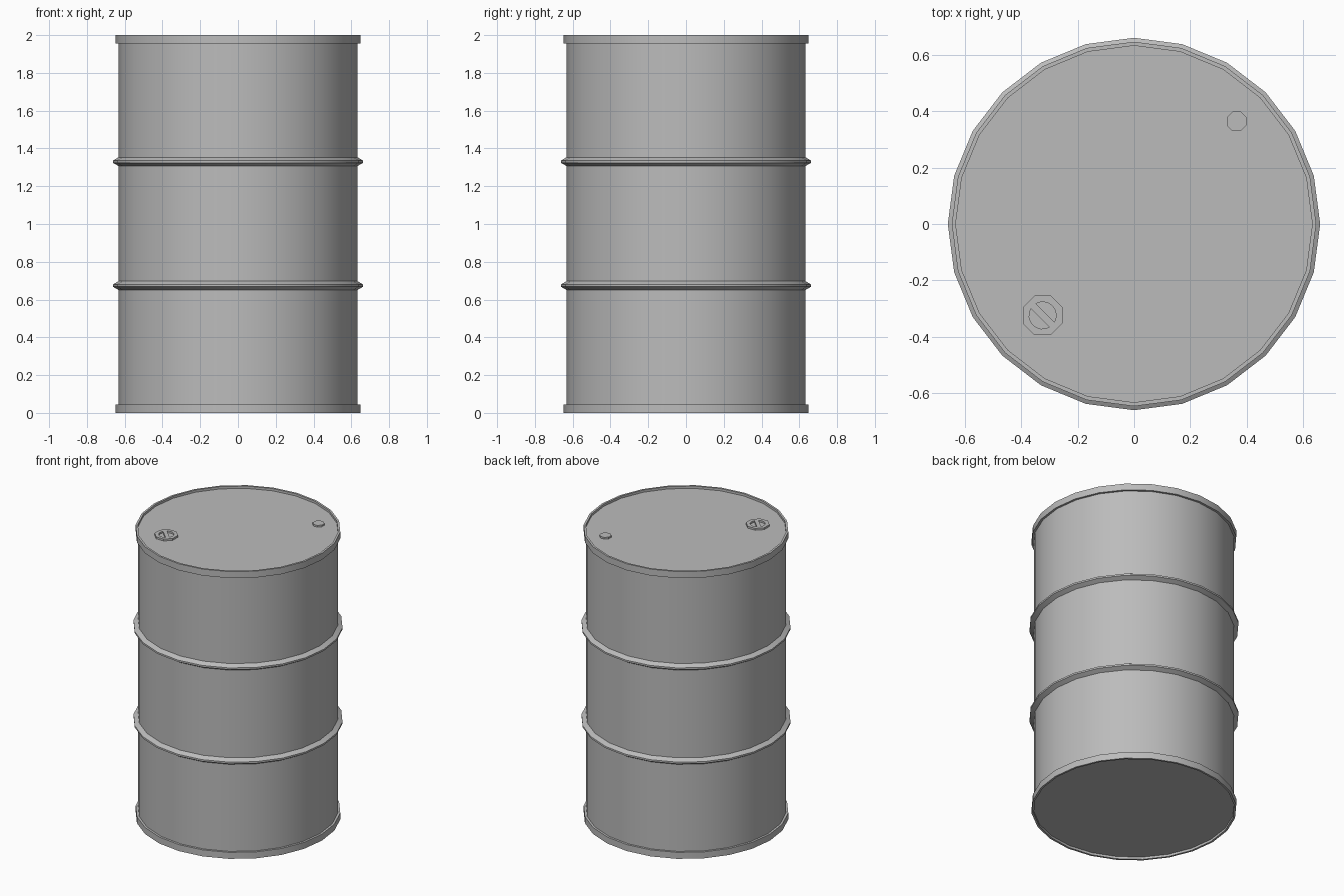
import bpy, bmesh, math

cube = bpy.data.objects.get("Cube")
if cube:
    bpy.data.objects.remove(cube)

SIDES = 24
BODY_R, RIM_R, RING_R = 0.633, 0.648, 0.662
RIM_H, RECESS = 0.045, 0.016

steel = bpy.data.materials.new("grey steel")
steel.use_nodes = True
steel.diffuse_color = (0.5, 0.5, 0.5, 1)
steel.node_tree.nodes["Principled BSDF"].inputs["Base Color"].default_value = (0.5, 0.5, 0.5, 1)


def finish(name, bm):
    bmesh.ops.recalc_face_normals(bm, faces=bm.faces)
    mesh = bpy.data.meshes.new(name)
    bm.to_mesh(mesh)
    bm.free()
    mesh.materials.append(steel)
    obj = bpy.data.objects.new(name, mesh)
    bpy.context.collection.objects.link(obj)
    return obj


def smooth(obj):
    bpy.ops.object.select_all(action="DESELECT")
    obj.select_set(True)
    bpy.context.view_layer.objects.active = obj
    bpy.ops.object.shade_smooth_by_angle(angle=math.radians(30))


def lathe(name, profile):
    """Turn (radius, height) points around z, closing both ends with a disc."""
    bm = bmesh.new()
    loops = []
    for r, z in profile:
        loops.append([bm.verts.new((r * math.cos(a), r * math.sin(a), z))
                      for a in (math.tau * i / SIDES for i in range(SIDES))])
    for low, high in zip(loops, loops[1:]):
        for i in range(SIDES):
            j = (i + 1) % SIDES
            bm.faces.new((low[i], low[j], high[j], high[i]))
    bm.faces.new(loops[0])
    bm.faces.new(loops[-1])
    obj = finish(name, bm)
    smooth(obj)
    return obj


def prism(name, outline, z0, z1):
    """Extrude a flat outline from z0 to z1."""
    bm = bmesh.new()
    face = bm.faces.new([bm.verts.new((x, y, z0)) for x, y in outline])
    top = bmesh.ops.extrude_face_region(bm, geom=[face])["geom"]
    bmesh.ops.translate(bm, vec=(0, 0, z1 - z0),
                        verts=[v for v in top if isinstance(v, bmesh.types.BMVert)])
    return finish(name, bm)


def arc(cx, cy, r, start, end, count):
    return [(cx + r * math.cos(start + (end - start) * i / count),
             cy + r * math.sin(start + (end - start) * i / count)) for i in range(count + 1)]


def octagon(cx, cy, flat):
    return arc(cx, cy, flat / math.cos(math.pi / 8), math.pi / 8, math.pi / 8 + math.tau, 8)[:-1]


# Drum shell: recessed base, bottom rim, two rolling hoops, top rim, recessed lid
def hoop(z):
    return [(BODY_R, z - 0.023), (RING_R, z - 0.006), (RING_R, z + 0.006), (BODY_R, z + 0.023)]


inner = RIM_R - 0.014
bottom = [(inner, RECESS), (inner, 0), (RIM_R, 0), (RIM_R, RIM_H), (BODY_R, RIM_H)]
top = [(r, 2 - z) for r, z in reversed(bottom)]
lathe("drum_shell", bottom + hoop(0.674) + hoop(1.33) + top)

# Small vent plug on the lid
LID = 2 - RECESS
prism("vent_plug", octagon(0.365, 0.365, 0.035), LID - 0.005, LID + 0.012)

# Large bung with two half-moon pockets either side of a grip bar
bx = by = -0.325
bung = prism("filler_bung", octagon(bx, by, 0.07), LID - 0.005, LID + 0.013)
half = math.acos(0.013 / 0.048)
for side, middle in (("back", math.pi / 4), ("front", math.pi * 5 / 4)):
    cutter = prism("pocket_cutter_" + side, arc(bx, by, 0.048, middle - half, middle + half, 8),
                   LID + 0.001, LID + 0.05)
    mod = bung.modifiers.new("pocket_" + side, "BOOLEAN")
    mod.operation = "DIFFERENCE"
    mod.solver = "EXACT"
    mod.object = cutter
    cutter.hide_render = True
    cutter.hide_set(True)
